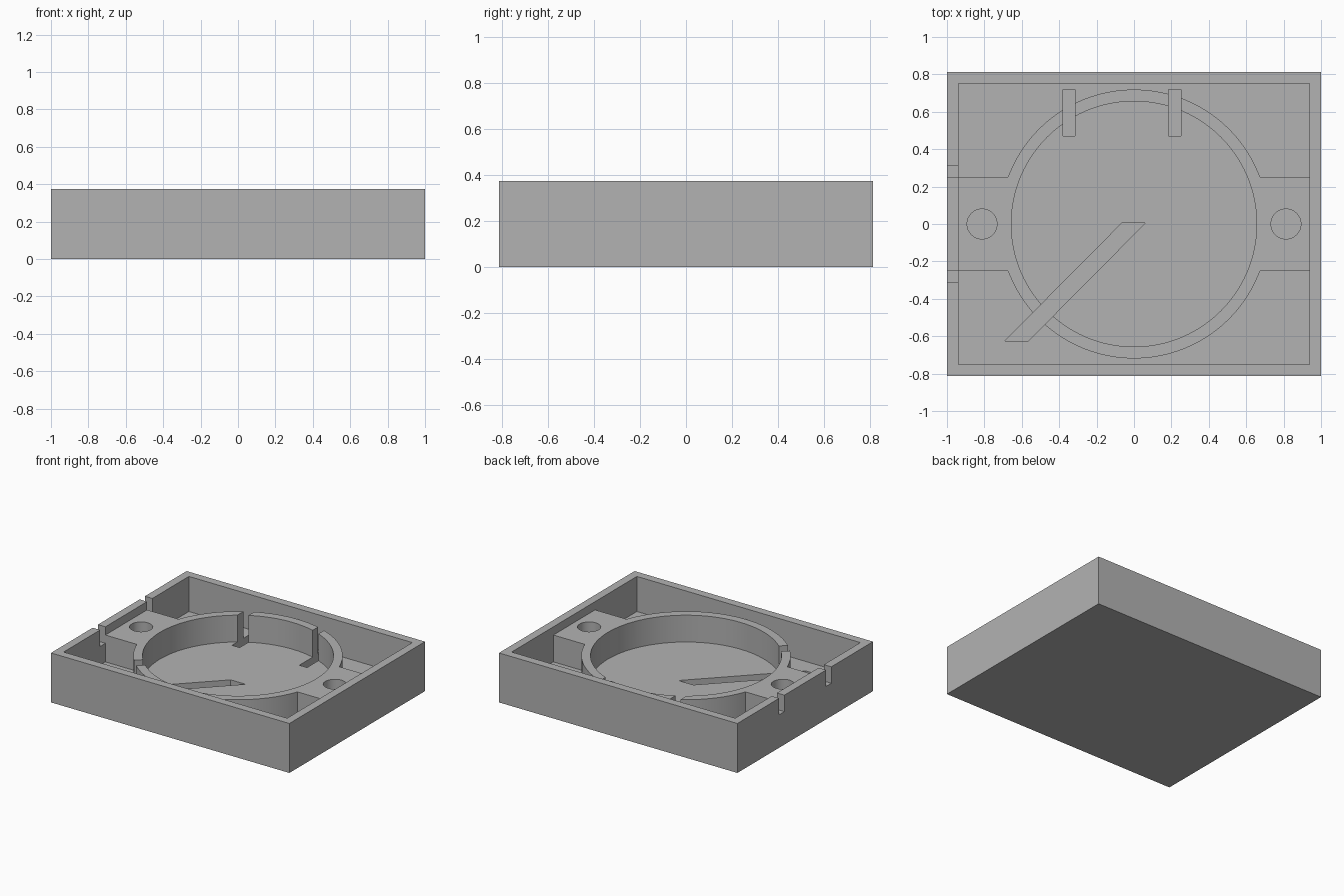
import bpy, bmesh, math

cube = bpy.data.objects.get("Cube")
if cube:
    bpy.data.objects.remove(cube, do_unlink=True)

# Main dimensions
HALF_X, HALF_Y, HEIGHT, WALL = 1.0, 0.8125, 0.375, 0.0625
FLOOR, MOUNT_TOP, GROOVE = 0.109, 0.3125, 0.05
OUTER_R, INNER_R = 0.719, 0.656

grey = bpy.data.materials.new("plain grey")
grey.use_nodes = True
colour = (0.45, 0.45, 0.45, 1)
grey.diffuse_color = colour
grey.node_tree.nodes["Principled BSDF"].inputs["Base Color"].default_value = colour


def prism(name, outline, z0, z1):
    """Extrude a flat outline from z0 to z1."""
    bm = bmesh.new()
    face = bm.faces.new([bm.verts.new((x, y, z0)) for x, y in outline])
    top = bmesh.ops.extrude_face_region(bm, geom=[face])["geom"]
    bmesh.ops.translate(bm, vec=(0, 0, z1 - z0),
                        verts=[v for v in top if isinstance(v, bmesh.types.BMVert)])
    bmesh.ops.recalc_face_normals(bm, faces=bm.faces)
    mesh = bpy.data.meshes.new(name)
    bm.to_mesh(mesh)
    bm.free()
    mesh.materials.append(grey)
    obj = bpy.data.objects.new(name, mesh)
    bpy.context.collection.objects.link(obj)
    return obj


def box(name, x0, x1, y0, y1, z0, z1):
    return prism(name, [(x0, y0), (x1, y0), (x1, y1), (x0, y1)], z0, z1)


def cylinder(name, radius, z0, z1, x=0, sides=96):
    turn = [2 * math.pi * i / sides for i in range(sides)]
    return prism(name, [(x + radius * math.cos(a), radius * math.sin(a)) for a in turn], z0, z1)


def combine(target, tool, operation):
    """Apply a boolean and discard the tool object."""
    mod = target.modifiers.new("boolean", "BOOLEAN")
    mod.operation, mod.solver, mod.object = operation, "EXACT", tool
    bpy.context.view_layer.update()
    graph = bpy.context.evaluated_depsgraph_get()
    mesh = bpy.data.meshes.new_from_object(target.evaluated_get(graph))
    target.modifiers.clear()
    target.data = mesh
    bpy.data.objects.remove(tool, do_unlink=True)


# Open tray with thin walls
tray = box("tray", -HALF_X, HALF_X, -HALF_Y, HALF_Y, 0, HEIGHT)
in_x, in_y = HALF_X - WALL, HALF_Y - WALL
combine(tray, box("pocket", -in_x, in_x, -in_y, in_y, FLOOR, 1), "DIFFERENCE")

# Round holder joined to a mounting block on each side
mount = cylinder("holder", OUTER_R, FLOOR - 0.02, MOUNT_TOP)
reach = in_x + WALL / 2
combine(mount, box("blocks", -reach, reach, -0.25, 0.25, FLOOR - 0.02, MOUNT_TOP), "UNION")
combine(mount, cylinder("bore", INNER_R, 0, 1), "DIFFERENCE")
combine(tray, mount, "UNION")

# Screw holes in the blocks
for side in (-1, 1):
    combine(tray, cylinder("screw_hole", 0.08, FLOOR, 1, side * 0.8125, 48), "DIFFERENCE")

# Two slots through the back of the holder
for x in (-0.38, 0.185):
    combine(tray, box("slot", x, x + 0.065, 0.47, 0.72, GROOVE, 1), "DIFFERENCE")

# Slanted channel from the centre to the front corner
channel = [(-0.065, 0.005), (0.06, 0.005), (-0.565, -0.625), (-0.69, -0.625)]
combine(tray, prism("channel", channel, GROOVE, 1), "DIFFERENCE")

# Notches in one end wall, beside the block
for y in (-0.3125, 0.25):
    combine(tray, box("notch", -1.1, -in_x, y, y + 0.0625, 0.25, 1), "DIFFERENCE")

# Smooth the round walls, keep the edges sharp
bpy.ops.object.select_all(action="DESELECT")
tray.select_set(True)
bpy.context.view_layer.objects.active = tray
bpy.ops.object.shade_smooth_by_angle(angle=math.radians(30))
